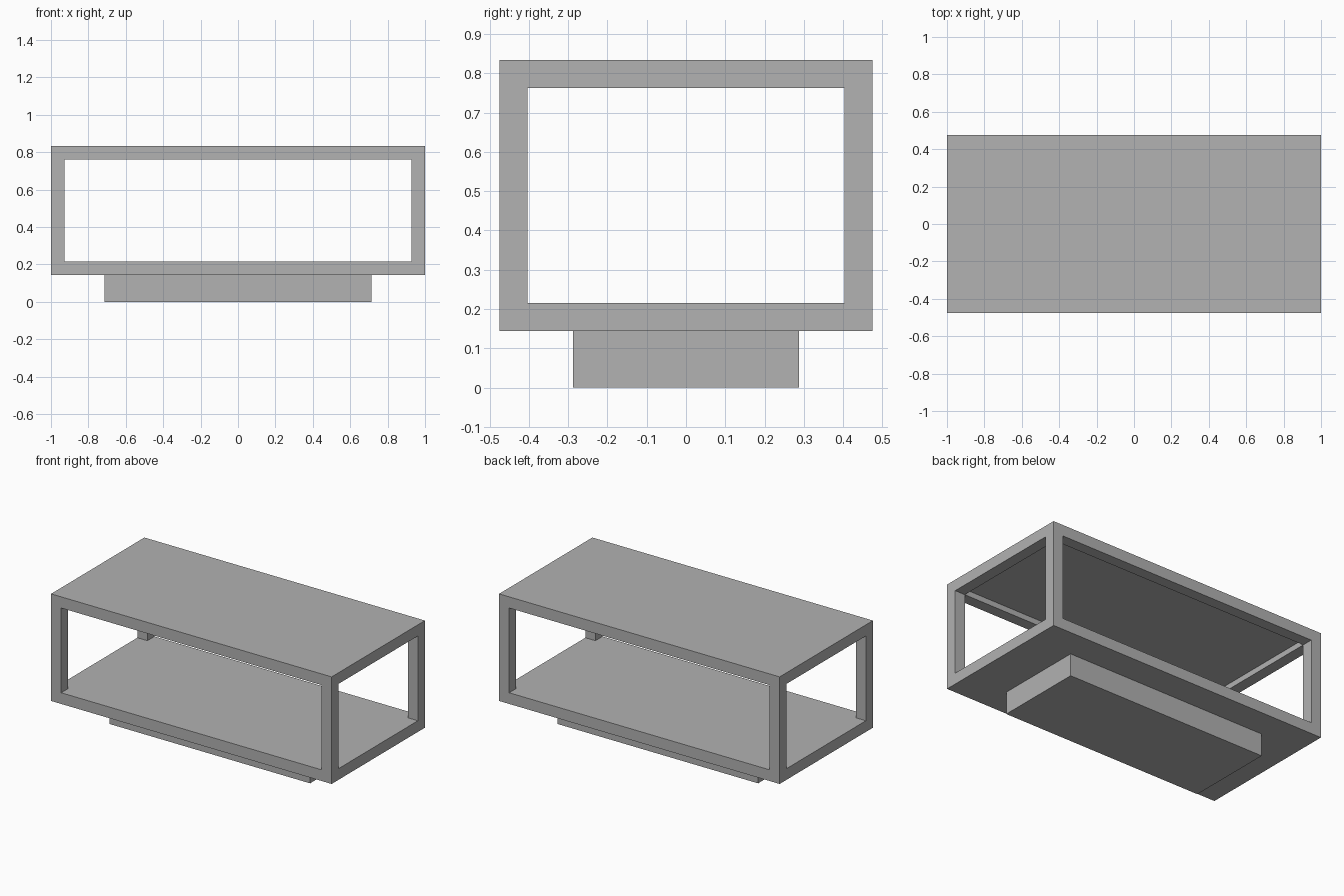
import bpy

cube = bpy.data.objects.get("Cube")
if cube:
    bpy.data.objects.remove(cube, do_unlink=True)

# Main sizes
WIDTH, DEPTH = 2.0, 0.95
BASE, TOP = 0.144, 0.834
RAIL = 0.072
LIP = 0.036
INNER_W, INNER_D = WIDTH - 2 * RAIL, DEPTH - 2 * RAIL

grey = bpy.data.materials.new("plain grey")
grey.use_nodes = True
colour = (0.445, 0.445, 0.445, 1)
grey.diffuse_color = colour
grey.node_tree.nodes["Principled BSDF"].inputs["Base Color"].default_value = colour


def box(name, width, depth, bottom, top):
    """Box centred on x and y between two heights."""
    bpy.ops.mesh.primitive_cube_add(size=1, location=(0, 0, (bottom + top) / 2))
    obj = bpy.context.object
    obj.name = obj.data.name = name
    obj.scale = (width, depth, top - bottom)
    bpy.ops.object.transform_apply(location=False, rotation=False, scale=True)
    obj.data.materials.append(grey)
    return obj


def cut(target, cutter):
    """Subtract the cutter from the target and discard it."""
    cutter.hide_render = True
    mod = target.modifiers.new("opening", "BOOLEAN")
    mod.operation = "DIFFERENCE"
    mod.solver = "EXACT"
    mod.object = cutter
    bpy.ops.object.select_all(action="DESELECT")
    bpy.context.view_layer.objects.active = target
    target.select_set(True)
    bpy.ops.object.modifier_apply(modifier=mod.name)
    bpy.data.objects.remove(cutter, do_unlink=True)


# Open frame: floor, four corner posts and top in one solid
frame = box("table_frame", WIDTH, DEPTH, BASE, TOP)
floor, ceiling = BASE + RAIL, TOP - RAIL
# Front-to-back opening
cut(frame, box("front_cutter", INNER_W, DEPTH * 2, floor, ceiling))
# Side-to-side opening
cut(frame, box("side_cutter", WIDTH * 2, INNER_D, floor, ceiling))
# Recess under the top, leaving a rim of rails
cut(frame, box("recess_cutter", INNER_W, INNER_D, floor + RAIL, ceiling + LIP))

# Plinth the frame stands on
box("plinth", 1.43, 0.574, 0, BASE)
